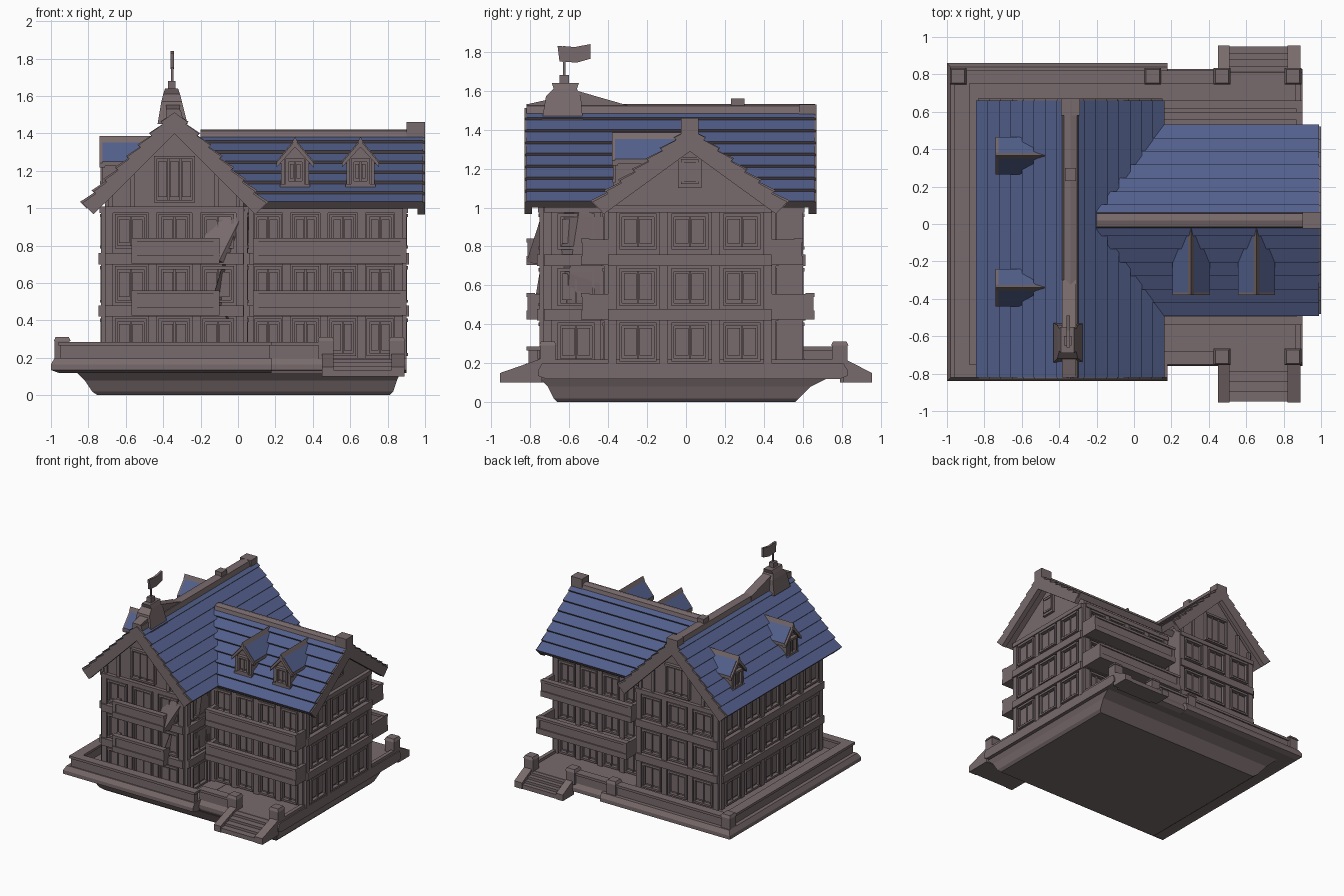
import bpy, bmesh, math
from mathutils import Vector

if "Cube" in bpy.data.objects:
    bpy.data.objects.remove(bpy.data.objects["Cube"])


def material(name, rgb):
    m = bpy.data.materials.new(name)
    m.use_nodes = True
    m.diffuse_color = (*rgb, 1)
    m.node_tree.nodes["Principled BSDF"].inputs["Base Color"].default_value = (*rgb, 1)
    return m


MATS = [material("mauve timber", (0.19, 0.145, 0.15)), material("slate blue", (0.085, 0.115, 0.26))]


class Part:
    """One named object gathered from simple solids."""

    def __init__(self, name):
        self.name, self.bm = name, bmesh.new()

    def solid(self, rings, blue=False):
        # Skin closed rings, cap both ends; blue only goes on faces that look up
        bm = self.bm
        vs = [[bm.verts.new(p) for p in r] for r in rings]
        n = len(rings[0])
        faces = [bm.faces.new(vs[0]), bm.faces.new(vs[-1][::-1])]
        for a, b in zip(vs, vs[1:]):
            faces += [bm.faces.new((a[i], b[i], b[(i + 1) % n], a[(i + 1) % n])) for i in range(n)]
        bmesh.ops.recalc_face_normals(bm, faces=faces)
        if blue:
            for f in faces:
                f.normal_update()
                f.material_index = int(f.normal.z > 0.2)

    def loft(self, *levels):
        # Rectangles (x0, x1, y0, y1, z) from bottom to top
        self.solid([[(a, c, z), (b, c, z), (b, d, z), (a, d, z)] for a, b, c, d, z in levels])

    def box(self, x0, x1, y0, y1, z0, z1):
        self.loft((x0, x1, y0, y1, z0), (x0, x1, y0, y1, z1))

    def prism(self, profile, axis, v0, v1, blue=False):
        # Profile of (across, height), pushed along the axis
        put = (lambda u, v, z: (v, u, z)) if axis == "x" else (lambda u, v, z: (u, v, z))
        self.solid([[put(u, v, z) for u, z in profile] for v in (v0, v1)], blue)

    def on_wall(self, wall, u0, u1, z0, z1, depth):
        # Raised block on a wall given as (axis, sign, position)
        axis, sign, pos = wall
        a, b = sorted((pos - sign * 0.01, pos + sign * depth))
        if axis == "x":
            self.box(a, b, u0, u1, z0, z1)
        else:
            self.box(u0, u1, a, b, z0, z1)

    def done(self):
        me = bpy.data.meshes.new(self.name)
        self.bm.to_mesh(me)
        self.bm.free()
        for m in MATS:
            me.materials.append(m)
        ob = bpy.data.objects.new(self.name, me)
        bpy.context.scene.collection.objects.link(ob)
        return ob


# Foundation, terrace slabs
p = Part("foundation")
p.loft((-.75, .81, -.66, .56, 0), (-.78, .83, -.68, .58, .02), (-.82, .85, -.71, .64, .08),
       (-.86, .87, -.75, .72, .12), (-.92, .88, -.76, .8, .15))
p.done()
p = Part("terrace")
for a, b, c, d, top in ((-1, .18, -.84, .86, .2), (0, .9, -.76, .83, .198)):
    p.loft((a + .04, b, c + .04, d - .04, .12), (a, b, c, d, .135), (a, b, c, d, .165),
           (a + .02, b, c + .02, d - .02, top))
p.done()

# Low parapets with capping and corner posts
p = Part("terrace_parapet")
walls = ((-.95, -.89, -.8, .8), (-.95, .17, -.81, -.76), (.17, .44, -.74, -.69),
         (-.95, .47, .76, .81))
for a, b, c, d in walls:
    p.box(a, b, c, d, .19, .265)
    p.box(a - .01, b + .01, c - .01, d + .01, .265, .285)
p.box(.86, .89, -.7, .78, .19, .22)
posts = [(-.94, .79), (.1, .79), (.47, .79), (.85, .79), (.47, -.71), (.85, -.71)]
for x, y in posts:
    p.box(x - .04, x + .04, y - .04, y + .04, .19, .295)
    p.loft((x - .045, x + .045, y - .045, y + .045, .29), (x - .035, x + .035, y - .035, y + .035, .312))
p.done()

# Entrance stairs, front and back
for name, s, y in (("front_stairs", -1, .74), ("back_stairs", 1, .81)):
    p = Part(name)
    run = .95 - y
    for i in range(4):
        p.box(.5, .83, *sorted((s * (y - .02), s * (y + run * (i + 1) / 4))), .1, .195 - i * .02)
    for x0, x1 in ((.45, .51), (.82, .89)):
        p.prism([(s * y, .1), (s * .955, .1), (s * .955, .15), (s * y, .225)], "x", x0, x1)
    p.done()

# House bodies: long gabled hall and the cross wing
HALL_X, WING_Y = -.34, .02
p = Part("hall_walls")
p.prism([(-.71, .15), (.03, .15), (.03, 1.07), (HALL_X, 1.45), (-.71, 1.07)], "y", -.73, .58)
p.done()
p = Part("wing_walls")
p.prism([(-.4, .15), (.44, .15), (.44, 1.06), (WING_Y, 1.35), (-.4, 1.06)], "x", 0, .88)
p.done()

FLOORS = ((.2, .42), (.485, .7), (.775, .98))


def window(p, wall, u, z0, z1, half, leaves=2):
    # Frame, mullions and raised leaves
    for a, b in ((u - half, u - half + .014), (u + half - .014, u + half)):
        p.on_wall(wall, a, b, z0, z1, .024)
    for a, b in ((z0, z0 + .015), (z1 - .018, z1)):
        p.on_wall(wall, u - half, u + half, a, b, .028)
    w = (2 * half - .028) / leaves
    for i in range(leaves):
        a = u - half + .014 + i * w
        p.on_wall(wall, a + .008, a + w - .008, z0 + .03, z1 - .03, .012)
        if i:
            p.on_wall(wall, a - .005, a + .005, z0, z1, .018)


def facade(name, wall, u0, u1, bays, floors=FLOORS):
    p = Part(name)
    step = (u1 - u0) / bays
    for z0, z1 in floors:
        for i in range(bays):
            window(p, wall, u0 + (i + .5) * step, z0 + .01, z1 - .01, min(.095, step * .36))
    for i in range(bays + 1):
        u = u0 + i * step
        p.on_wall(wall, u - .022, u + .022, .19, 1, .022)
    for z in (.42, .7):
        p.on_wall(wall, u0 - .02, u1 + .02, z, z + .06, .035)
    p.on_wall(wall, u0 - .02, u1 + .02, .975, 1.01, .03)
    p.done()


facade("hall_front_facade", ("y", -1, -.73), -.69, .01, 3)
facade("hall_back_facade", ("y", 1, .58), -.69, .01, 3)
facade("hall_left_facade", ("x", -1, -.71), -.71, .56, 5)
facade("hall_right_front_facade", ("x", 1, .03), -.71, -.42, 1)
facade("wing_front_facade", ("y", -1, -.4), .06, .86, 4)
facade("wing_back_facade", ("y", 1, .44), .06, .86, 4)
facade("wing_end_facade", ("x", 1, .88), -.38, .42, 3)

# Attic windows and gable battens
p = Part("attic_details")
for wall, half, steps in ((("y", -1, -.73), .37, 7), (("y", 1, .58), .37, 7)):
    window(p, wall, HALL_X, 1.03, 1.28, .11, 3)
    for i in range(steps):
        d = -half + .03 + i * (2 * half - .06) / (steps - 1)
        if abs(d) > .12:
            p.on_wall(wall, HALL_X + d - .012, HALL_X + d + .012, 1, 1.42 - abs(d), .016)
end = ("x", 1, .88)
p.on_wall(end, WING_Y - .06, WING_Y + .06, 1.1, 1.26, .02)
window(p, end, WING_Y, 1.12, 1.25, .045)
p.done()

# Balconies: floor slab, solid railing, cap
def balcony(name, x0, x1, inner, outer, z):
    s = 1 if outer > inner else -1
    p = Part(name)
    p.box(x0, x1, *sorted((inner, outer)), z, z + .045)
    p.box(x0 + .01, x1 - .01, *sorted((outer - s * .035, outer - s * .01)), z + .04, z + .12)
    p.box(x0, x1, *sorted((outer - s * .045, outer)), z + .115, z + .135)
    for a, b in ((x0, x0 + .03), (x1 - .03, x1)):
        p.box(a, b, *sorted((inner, outer - s * .005)), z + .04, z + .13)
    p.done()


for level, z, back in (("lower", .425, .66), ("upper", .705, .6)):
    balcony(level + "_wing_front_balcony", .08, .9, -.39, -.54, z)
    balcony(level + "_wing_back_balcony", .08, .9, .43, back, z)
    balcony(level + "_hall_front_balcony", -.57, -.1, -.72, -.82, z)

# Sagging cloth at the inner front corner
p = Part("corner_drape")
p.solid([[(.04, -.73, 1), (-.02, -.55, 1), (-.08, -.73, .97)],
         [(-.1, -.82, .72), (-.06, -.72, .7), (-.3, -.75, .72)]])
p.solid([[(.06, -.55, .98), (.04, -.42, .98), (.0, -.7, .98)],
         [(.05, -.6, .66), (.05, -.42, .6), (-.14, -.78, .5)],
         [(.02, -.62, .42), (.03, -.42, .42), (-.05, -.74, .4)]])
p.done()


# Roofs in overlapping courses
def roof_profile(mid, half, eave, ridge, rows, lift, thick):
    rise = ridge - eave
    length = math.hypot(half, rise)

    def side(s):
        pts = []
        for i in range(rows):
            for t, k in ((i / rows, lift), ((i + 1) / rows, .002)):
                pts.append((mid + s * (half * (1 - t) + k * rise / length),
                            eave + rise * t + k * half / length))
        pts[-1] = (mid, ridge + .002)
        return [(mid + s * (half - thick * .6), eave - thick * .6)] + pts
    left, right = side(-1), side(1)
    return left + right[-2::-1] + [(mid, ridge - thick * 1.4)]


def roof(name, axis, mid, half, ridge, rows, v0, v1, ends):
    p = Part(name)
    p.prism(roof_profile(mid, half, 1.02, ridge, rows, .02, .035), axis, v0, v1, True)
    p.done()
    p = Part(name + "_bargeboards")
    for v in ends:
        p.prism(roof_profile(mid, half - .01, 1.015, ridge, rows, .018, .08), axis, v - .02, v + .02)
    p.prism([(mid - .045, ridge - .03), (mid - .035, ridge + .012), (mid, ridge + .022),
             (mid + .035, ridge + .012), (mid + .045, ridge - .03)], axis, v0, v1 + .002)
    p.done()


roof("hall_roof", "y", HALL_X, .49, 1.51, 8, -.82, .66, (-.81, .65))
roof("wing_roof", "x", WING_Y, .5, 1.4, 7, -.2, .99, (.98,))

# Ridge blocks, crooked turret and flag
p = Part("ridge_blocks")
p.box(.9, 1, WING_Y - .045, WING_Y + .045, 1.35, 1.46)
p.box(HALL_X - .03, HALL_X + .03, .23, .3, 1.49, 1.56)
p.box(HALL_X - .05, HALL_X + .05, .58, .67, 1.45, 1.53)
p.done()
p = Part("ridge_turret")
p.prism([(-.82, 1.46), (-.82, 1.53), (-.73, 1.55), (-.56, 1.6), (-.3, 1.525), (-.3, 1.46)],
        "x", HALL_X - .045, HALL_X + .03)
p.loft((-.43, -.27, -.74, -.53, 1.45), (-.41, -.3, -.72, -.54, 1.57),
       (-.4, -.31, -.68, -.56, 1.61), (-.39, -.32, -.69, -.55, 1.64))
p.box(-.375, -.335, -.65, -.6, 1.63, 1.68)
p.done()
p = Part("flag")
p.box(-.358, -.346, -.632, -.62, 1.66, 1.83)
p.solid([[(-.36 + dx, y, z) for y, z in ((-.66, 1.83), (-.57, 1.825), (-.49, 1.84), (-.49, 1.765),
                                         (-.56, 1.745), (-.65, 1.75))] for dx in (0, .018)])
p.done()


# Dormers
def dormer(name, axis, mid, front, back, wall_sign=-1):
    p = Part(name)
    wall = ("y" if axis == "y" else "x", wall_sign, front)
    p.prism([(mid - .07, 1.08), (mid + .07, 1.08), (mid + .07, 1.25), (mid, 1.33), (mid - .07, 1.25)],
            axis, front, back)
    window(p, wall, mid, 1.13, 1.265, .05)
    for s in (-1, 1):
        p.on_wall(wall, *sorted((mid + s * .055, mid + s * .075)), 1.12, 1.26, .015)
    p.on_wall(wall, mid - .08, mid + .08, 1.11, 1.13, .025)
    shape = [(mid - .1, 1.225), (mid - .1, 1.25), (mid, 1.37), (mid + .1, 1.25), (mid + .1, 1.225),
             (mid, 1.335)]
    p.prism(shape, axis, front - .015, back, True)
    p.prism([(u, z - .008) for u, z in shape], axis, front - .03, front)
    p.prism([(mid - .016, 1.35), (mid, 1.385), (mid + .016, 1.35)], axis, front - .03, back)
    p.done()


dormer("wing_dormer_right", "y", .305, -.35, -.02)
dormer("wing_dormer_left", "y", .655, -.35, -.02)
dormer("hall_dormer_front", "x", -.34, -.71, -.47)
dormer("hall_dormer_back", "x", .365, -.71, -.47)
